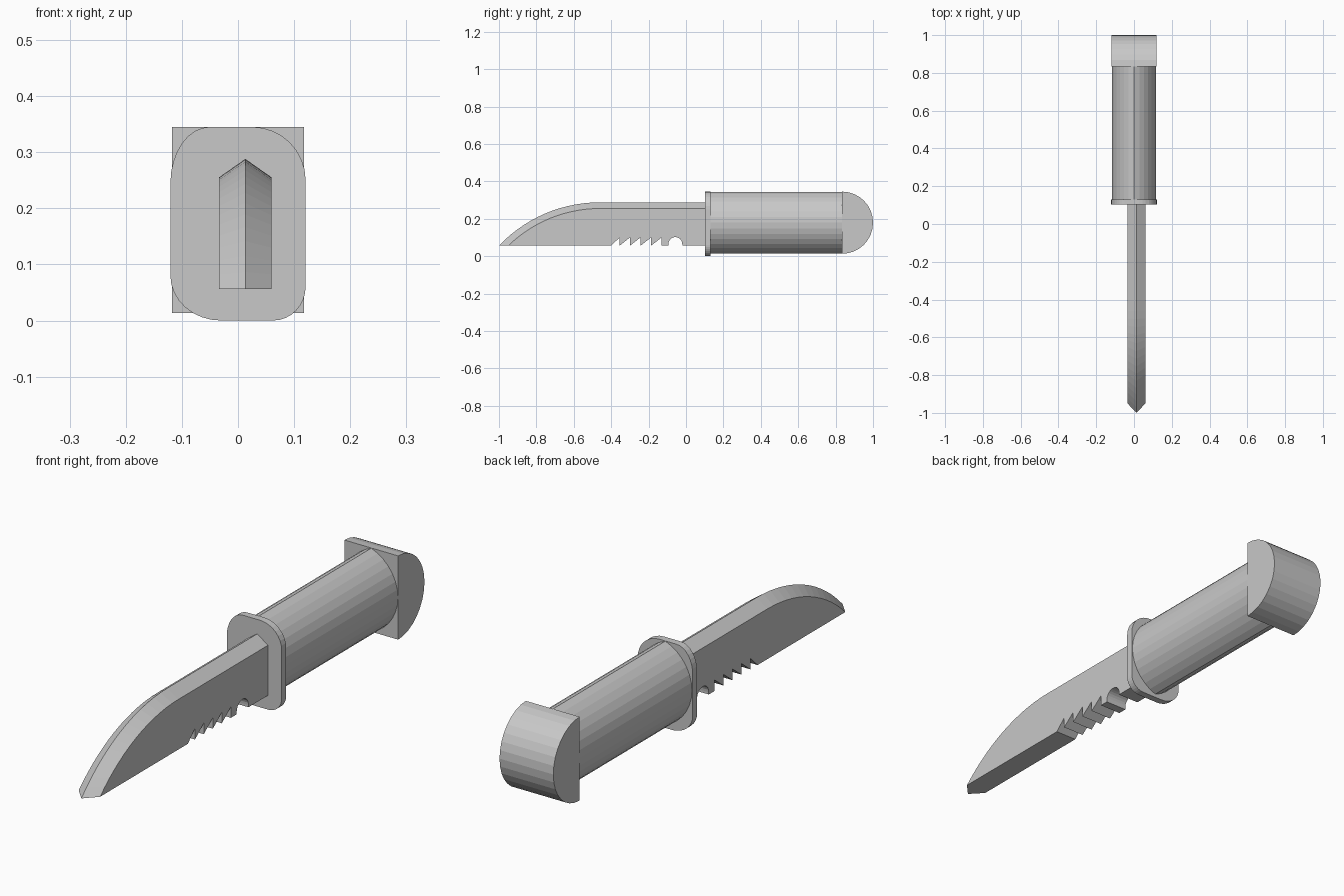
import bpy, bmesh, math

cube = bpy.data.objects.get("Cube")
if cube:
    bpy.data.objects.remove(cube, do_unlink=True)

grey = bpy.data.materials.new("plain grey")
grey.use_nodes = True
grey.diffuse_color = (0.58, 0.58, 0.58, 1)
grey.node_tree.nodes["Principled BSDF"].inputs["Base Color"].default_value = grey.diffuse_color


def finish(name, bm):
    bmesh.ops.recalc_face_normals(bm, faces=bm.faces)
    mesh = bpy.data.meshes.new(name)
    bm.to_mesh(mesh)
    bm.free()
    mesh.materials.append(grey)
    obj = bpy.data.objects.new(name, mesh)
    bpy.context.collection.objects.link(obj)
    return obj


def prism(name, ring_a, ring_b):
    """Solid between two matching closed outlines."""
    bm = bmesh.new()
    a = [bm.verts.new(p) for p in ring_a]
    b = [bm.verts.new(p) for p in ring_b]
    bm.faces.new(a)
    bm.faces.new(b)
    for i in range(len(a)):
        j = (i + 1) % len(a)
        bm.faces.new((a[i], a[j], b[j], b[i]))
    return finish(name, bm)


def arc(cx, cz, rx, rz, start, end, steps):
    angles = [math.radians(start + (end - start) * i / steps) for i in range(steps + 1)]
    return [(cx + rx * math.cos(t), cz + rz * math.sin(t)) for t in angles]


# Blade: two flat sides, a raised spine and a notched lower edge
LEFT, MID, RIGHT = -0.034, 0.013, 0.06
BACK, BEND, EDGE = 0.11, -0.46, 0.056


def spine(top, tip_y):
    d, h = BEND - tip_y, top - EDGE
    r = (d * d + h * h) / (2 * h)
    sweep = math.degrees(math.asin(d / r))
    return [(BACK, top)] + arc(BEND, top - r, r, r, 90, 90 + sweep, 14)


side_curve, ridge_curve = spine(0.255, -0.95), spine(0.288, -1.0)
lower = [(-0.40, EDGE)]
for peak in (-0.355, -0.30, -0.243, -0.187, -0.13):
    lower += [(peak, 0.1), (peak, EDGE)]
lower += [(-0.094, EDGE)] + arc(-0.057, 0.065, 0.037, 0.037, 180, 0, 12)
lower += [(-0.02, EDGE), (BACK, EDGE)]

bm = bmesh.new()
rows = {}
for x in (LEFT, RIGHT):
    rows[x] = [bm.verts.new((x, y, z)) for y, z in side_curve + lower]
    bm.faces.new(rows[x])
ridge = [bm.verts.new((MID, y, z)) for y, z in ridge_curve]
l, r, n = rows[LEFT], rows[RIGHT], len(ridge)
for i in range(n - 1):
    bm.faces.new((l[i], l[i + 1], ridge[i + 1], ridge[i]))
    bm.faces.new((r[i], r[i + 1], ridge[i + 1], ridge[i]))
for i in range(n - 1, len(l) - 1):
    bm.faces.new((l[i], l[i + 1], r[i + 1], r[i]))
bm.faces.new((l[n - 1], r[n - 1], ridge[-1]))
bm.faces.new((l[0], ridge[0], r[0], r[-1], l[-1]))
finish("blade", bm)

# Guard: thin plate with uneven rounded corners
W, H = 0.1205, 0.345
outline = []
for sx, top, rx, rz, start in ((1, 1, 0.095, 0.095, 0), (-1, 1, 0.07, 0.10, 90),
                               (-1, 0, 0.09, 0.08, 180), (1, 0, 0.058, 0.06, 270)):
    cz = H - rz if top else rz
    outline += arc(sx * (W - rx), cz, rx, rz, start, start + 90, 8)
prism("guard", [(x, 0.102, z) for x, z in outline], [(x, 0.13, z) for x, z in outline])

# Handle: two arcs meeting in a ridge along the top and the bottom
HALF_W, HALF_H, CZ = 0.117, 0.165, 0.179
r = (HALF_W ** 2 + HALF_H ** 2) / (2 * HALF_W)
a = math.degrees(math.asin(HALF_H / r))
right_arc = arc(HALF_W - r, CZ, r, r, -a, a, 14)
left_arc = [(-x, z) for x, z in reversed(right_arc)]
lens = right_arc + left_arc[1:-1]
prism("handle", [(x, 0.12, z) for x, z in lens], [(x, 0.84, z) for x, z in lens])

# Pommel: half round block lying across the end of the handle
half_round = arc(0.835, CZ, 0.165, 0.166, -90, 90, 16)
prism("pommel", [(-0.118, y, z) for y, z in half_round], [(0.118, y, z) for y, z in half_round])
